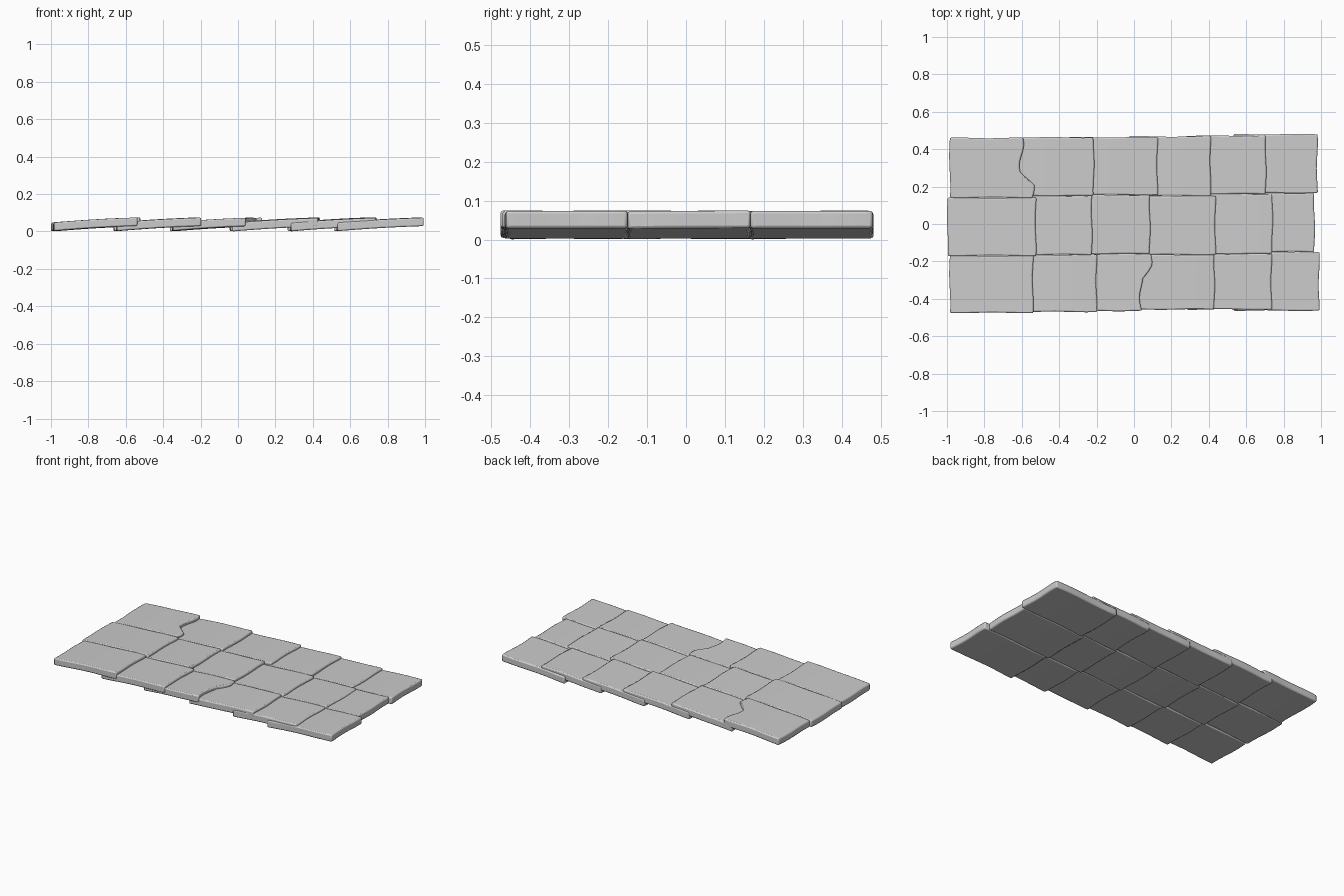
import bpy, bmesh, math, random

random.seed(4)
if "Cube" in bpy.data.objects:
    bpy.data.objects.remove(bpy.data.objects["Cube"], do_unlink=True)

stone = bpy.data.materials.new("grey stone")
stone.use_nodes = True
COLOUR = (0.6, 0.6, 0.6, 1)
stone.diffuse_color = COLOUR
bsdf = stone.node_tree.nodes["Principled BSDF"]
bsdf.inputs["Base Color"].default_value = COLOUR
bsdf.inputs["Roughness"].default_value = 0.8

THICK = 0.043
RISE = 0.027


def lerp(a, b, t):
    return a + (b - a) * t


def add_slate(name, x0, x1, y0, y1, chip=None):
    """Sloping worn slab; chip(v) pulls the raised edge back."""
    bm = bmesh.new()
    bmesh.ops.create_grid(bm, x_segments=8, y_segments=14, size=0.5)
    tilt = random.uniform(-0.002, 0.002)
    phase = random.uniform(0, 6)
    for vert in bm.verts:
        u, v = vert.co.x + 0.5, vert.co.y + 0.5
        right = x1 + 0.003 * math.sin(7 * v + phase)
        if chip:
            right -= chip(v)
        left = x0 + 0.003 * math.sin(6 * v + phase)
        vert.co.x = lerp(left, right, u)
        vert.co.y = lerp(y0, y1, v) + 0.002 * math.sin(8 * u + phase) * (2 * v - 1)
        along = (vert.co.x - x0) / (x1 - x0)
        bow = 0.003 * math.sin(math.pi * along)
        vert.co.z = 0.002 + RISE * along + bow + tilt * (2 * v - 1)
    # Thicken the sheet upwards
    solid = bmesh.ops.extrude_face_region(bm, geom=bm.faces[:])["geom"]
    for item in solid:
        if isinstance(item, bmesh.types.BMVert):
            item.co.z += THICK + 0.002
    bmesh.ops.recalc_face_normals(bm, faces=bm.faces[:])
    mesh = bpy.data.meshes.new(name)
    bm.to_mesh(mesh)
    bm.free()
    mesh.materials.append(stone)
    obj = bpy.data.objects.new(name, mesh)
    bpy.context.collection.objects.link(obj)
    bevel = obj.modifiers.new("worn edges", "BEVEL")
    bevel.width = 0.007
    bevel.segments = 2
    bevel.limit_method = "ANGLE"
    bevel.angle_limit = math.radians(50)
    bpy.ops.object.select_all(action="DESELECT")
    obj.select_set(True)
    bpy.context.view_layer.objects.active = obj
    bpy.ops.object.shade_smooth_by_angle(angle=math.radians(40))


def chip_back(v):
    return 0.055 * min(1, max(0, (v - 0.22) / 0.2)) - 0.01 * math.sin(9 * v)


def chip_front(v):
    return 0.06 * min(1, max(0, (0.82 - v) / 0.25)) + 0.008 * math.sin(8 * v)


# Low-end positions of each course, then raised ends for each row
starts = [-0.985, -0.65, -0.35, -0.03, 0.28, 0.53]
rows = {
    "front": [-0.54, -0.20, 0.10, 0.43, 0.735, 0.99],
    "middle": [-0.525, -0.225, 0.085, 0.435, 0.74, 0.965],
    "back": [-0.545, -0.215, 0.125, 0.41, 0.705, 0.98],
}
chips = {("back", 0): chip_back, ("front", 2): chip_front}
front_edge = [-0.475, -0.47, -0.465, -0.457, -0.457, -0.463]
back_edge = [0.46, 0.463, 0.464, 0.468, 0.472, 0.48]
low_seam = [-0.17, -0.165, -0.16, -0.165, -0.16, -0.15]
high_seam = [0.14, 0.15, 0.155, 0.15, 0.16, 0.165]

for row, ends in rows.items():
    for i, end in enumerate(ends):
        y0, y1 = {
            "front": (front_edge[i], low_seam[i]),
            "middle": (low_seam[i], high_seam[i]),
            "back": (high_seam[i], back_edge[i]),
        }[row]
        start = starts[i] - (0.012 if row == "middle" else 0)
        add_slate(f"{row}_slate_{i + 1}", start, end, y0, y1, chips.get((row, i)))
